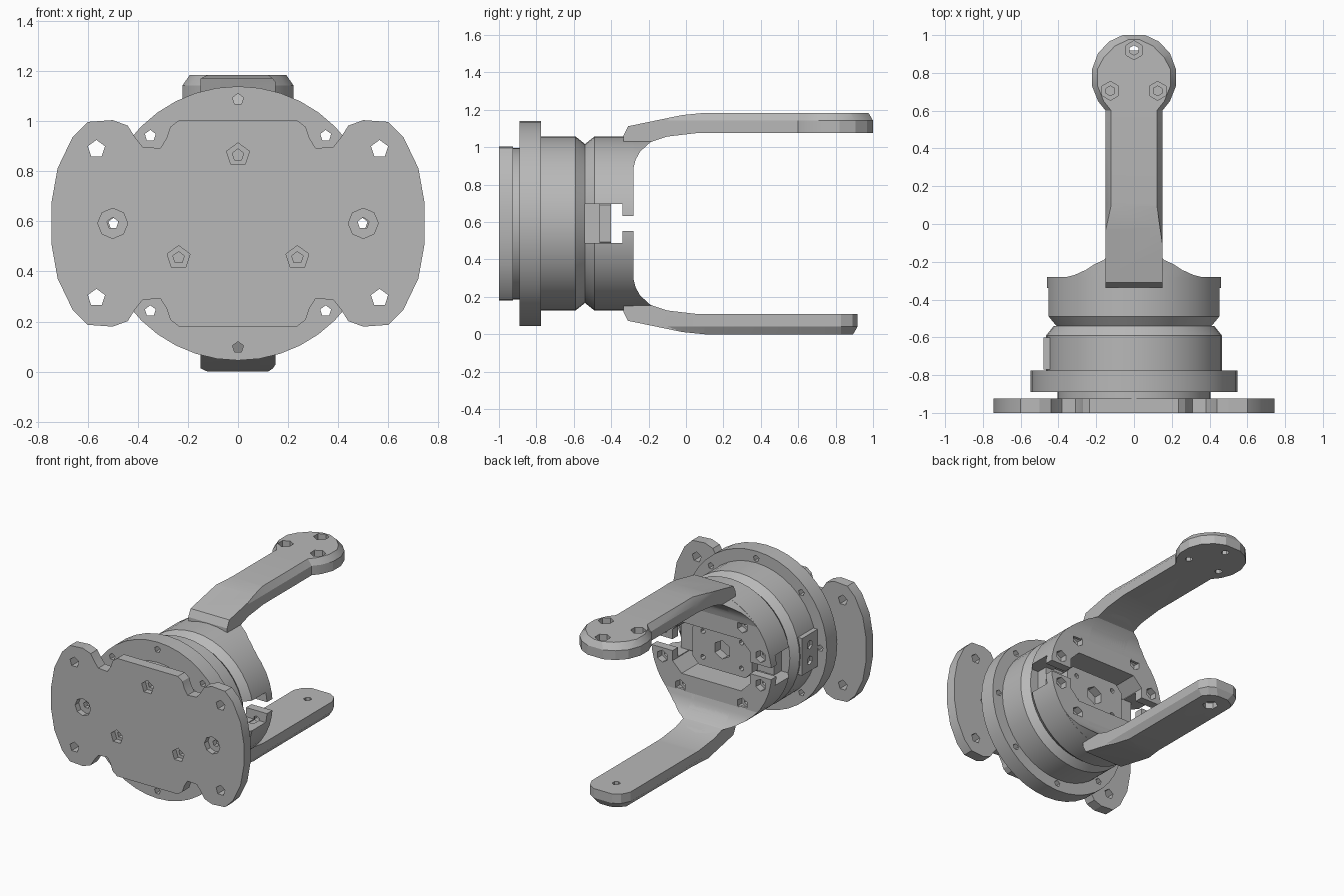
import bpy, bmesh
from math import sin, cos, pi, radians

cube = bpy.data.objects.get("Cube")
if cube:
    bpy.data.objects.remove(cube, do_unlink=True)

CZ = 0.592          # height of the main axis
R = 0.465           # body radius
MIRROR = [(1, 1), (-1, 1), (1, -1), (-1, -1)]

grey = bpy.data.materials.new("machined_grey")
grey.use_nodes = True
COLOUR = (0.48, 0.48, 0.48, 1)
grey.diffuse_color = COLOUR
grey.node_tree.nodes["Principled BSDF"].inputs["Base Color"].default_value = COLOUR


def loft(name, rings):
    """Solid skinned through rings of (x, y, height from axis) points."""
    bm = bmesh.new()
    loops = [[bm.verts.new((x, y, h + CZ)) for x, y, h in ring] for ring in rings]
    n = len(loops[0])
    for a, b in zip(loops, loops[1:]):
        for i in range(n):
            j = (i + 1) % n
            bm.faces.new((a[i], a[j], b[j], b[i]))
    bm.faces.new(loops[0])
    bm.faces.new(loops[-1])
    bmesh.ops.recalc_face_normals(bm, faces=bm.faces[:])
    mesh = bpy.data.meshes.new(name)
    bm.to_mesh(mesh)
    bm.free()
    mesh.materials.append(grey)
    obj = bpy.data.objects.new(name, mesh)
    bpy.context.collection.objects.link(obj)
    return obj


def turned(name, profile, n=40, x=0, h=0):
    """Turned part along y from (y, radius) pairs."""
    return loft(name, [[(x + r * sin(2 * pi * i / n), y, h + r * cos(2 * pi * i / n))
                        for i in range(n)] for y, r in profile])


def upright(name, profile, n, x, y):
    """Turned part along z from (height, radius) pairs."""
    return loft(name, [[(x + r * sin(2 * pi * i / n), y + r * cos(2 * pi * i / n), h)
                        for i in range(n)] for h, r in profile])


def plate(name, outline, y0, y1):
    """Outline of (x, height) extruded along y."""
    return loft(name, [[(x, y, h) for x, h in outline] for y in (y0, y1)])


def octagon(w, h, c):
    return [(w, h - c), (w - c, h), (c - w, h), (-w, h - c),
            (-w, c - h), (c - w, -h), (w - c, -h), (w, c - h)]


def box(name, x0, x1, y0, y1, h):
    return plate(name, [(x0, -h), (x1, -h), (x1, h), (x0, h)], y0, y1)


def boolean(obj, tool, operation="DIFFERENCE"):
    mod = obj.modifiers.new("cut", "BOOLEAN")
    mod.operation = operation
    mod.solver = "EXACT"
    mod.object = tool
    bpy.context.view_layer.objects.active = obj
    bpy.ops.object.modifier_apply(modifier=mod.name)
    bpy.data.objects.remove(tool, do_unlink=True)


def drill(obj, x, h, y0, y1, r, n=5):
    boolean(obj, turned("drill", [(y0, r), (y1, r)], n, x, h))


# Front mounting plate: one quarter of its outline, mirrored
quarter = [(.745, .08), (.72, .22), (.66, .345), (.6, .405), (.5, .412), (.44, .39),
           (.412, .345), (.38, .305), (.31, .3), (.285, .34), (.27, .385), (.235, .412)]
right = quarter + [(-x, h) for x, h in reversed(quarter)]
outline = right + [(-x, -h) for x, h in right]
front_plate = plate("front_plate", outline, -1, -.925)
for sx, sh in MIRROR:
    drill(front_plate, .565 * sx, .297 * sh, -1.1, -.9, .036)
for x, h, wide, sides in [(.5, 0, .06, 8), (-.5, 0, .06, 8), (0, .273, .048, 5),
                          (.237, -.137, .048, 5), (-.237, -.137, .048, 5)]:
    drill(front_plate, x, h, -1.1, -.96, wide, sides)
    drill(front_plate, x, h, -1.1, -.9, .024)

# Spacer between plate and flange
spacer = turned("spacer", [(-.93, .405), (-.885, .405)])

# Flange with a ring of screw holes
flange = turned("flange", [(-.89, .547), (-.775, .547)])
for i in range(8):
    drill(flange, .495 * sin(i * pi / 4), .495 * cos(i * pi / 4), -1, -.7, .023)

# Body with a tapered rear edge
body = turned("body", [(-.78, R), (-.59, R), (-.54, .425)])

# Connector boss on one side of the body
boss = box("connector_boss", -.478, -.4, -.77, -.6, .13)
for h in (-.055, .055):
    boolean(boss, loft("drill", [[(x, -.685 + .03 * sin(i * pi / 3), h + .03 * cos(i * pi / 3))
                                  for i in range(6)] for x in (-.6, -.45)]))

# Split yoke with a central opening
yoke = turned("yoke", [(-.54, .425), (-.49, R), (-.28, R)])
boolean(yoke, box("slot", -1, 1, -.6, -.34, .105))
boolean(yoke, box("slot", -1, 1, -.36, -.2, .04))
boolean(yoke, plate("opening", octagon(.3, .18, .07), -.6, -.2))
for sx, sh in MIRROR:
    for x, h in [(.38, .1), (.24, .27)]:
        drill(yoke, x * sx, h * sh, -.33, -.2, .042, 6)
        drill(yoke, x * sx, h * sh, -.4, -.2, .022, 6)

# Motor seat inside the yoke
seat = box("motor_seat", -.36, .36, -.55, -.46, .104)
motor_plate = plate("motor_plate", octagon(.23, .15, .05), -.55, -.4)
drill(motor_plate, 0, 0, -.5, -.3, .065, 6)
for sx, sh in MIRROR:
    drill(motor_plate, .15 * sx, .09 * sh, -.46, -.3, .018, 6)

# Arms: side profile trimmed by a plan shape, outer edge chamfered
SIDE = [(-.335, .47), (-.31, .52), (-.02, .58), (.1, .592), (1.1, .592), (1.1, .485),
        (.07, .485), (-.1, .465), (-.19, .435), (-.245, .385), (-.27, .34),
        (-.282, .29), (-.335, .29)]
PAD = [(.15, .6), (.19, .65), (.222, .73), (.222, .82), (.19, .905), (.13, .967), (.06, 1)]
TIP = [(.15, .83), (.12, .89), (.07, .918)]


def side_solid(name, s, width):
    return loft(name, [[(x, y, h * s) for y, h in SIDE] for x in (-width, width)])


def plan_solid(end, s):
    half = [(.15, -.4), (.15, -.1), (.15, .1)] + end
    full = half + [(-x, y) for x, y in reversed(half)]

    def inset(x, y):
        if y < 0:
            return x, y
        return x - (.03 if x > 0 else -.03), y - (.025 if y > .88 else 0)

    return loft("plan", [[(x, y, .2 * s) for x, y in full],
                         [(x, y, .55 * s) for x, y in full],
                         [(*inset(x, y), .593 * s) for x, y in full]])


for name, s, end in [("upper", 1, PAD), ("lower", -1, TIP)]:
    arm = side_solid(name + "_arm", s, .4)
    boolean(arm, plan_solid(end, s), "INTERSECT")
    holes = [(0, .92), (.125, .705), (-.125, .705)] if s > 0 else [(0, .77)]
    for x, y in holes:
        boolean(arm, upright("sink", [(.55 * s, .05), (.7 * s, .05)], 6, x, y))
        boolean(arm, upright("drill", [(.4 * s, .026), (.7 * s, .026)], 6, x, y))
    # Flared root blending the arm into the yoke
    root = side_solid(name + "_arm_root", s, .46)
    boolean(root, turned("round", [(-.3, R - .001), (.3, R - .001)]), "INTERSECT")

# Smooth the round surfaces, keep edges sharp
for obj in bpy.context.collection.objects:
    if obj.type == "MESH" and obj.data.materials and obj.data.materials[0] == grey:
        bpy.ops.object.select_all(action="DESELECT")
        obj.select_set(True)
        bpy.context.view_layer.objects.active = obj
        bpy.ops.object.shade_smooth_by_angle(angle=radians(20))
